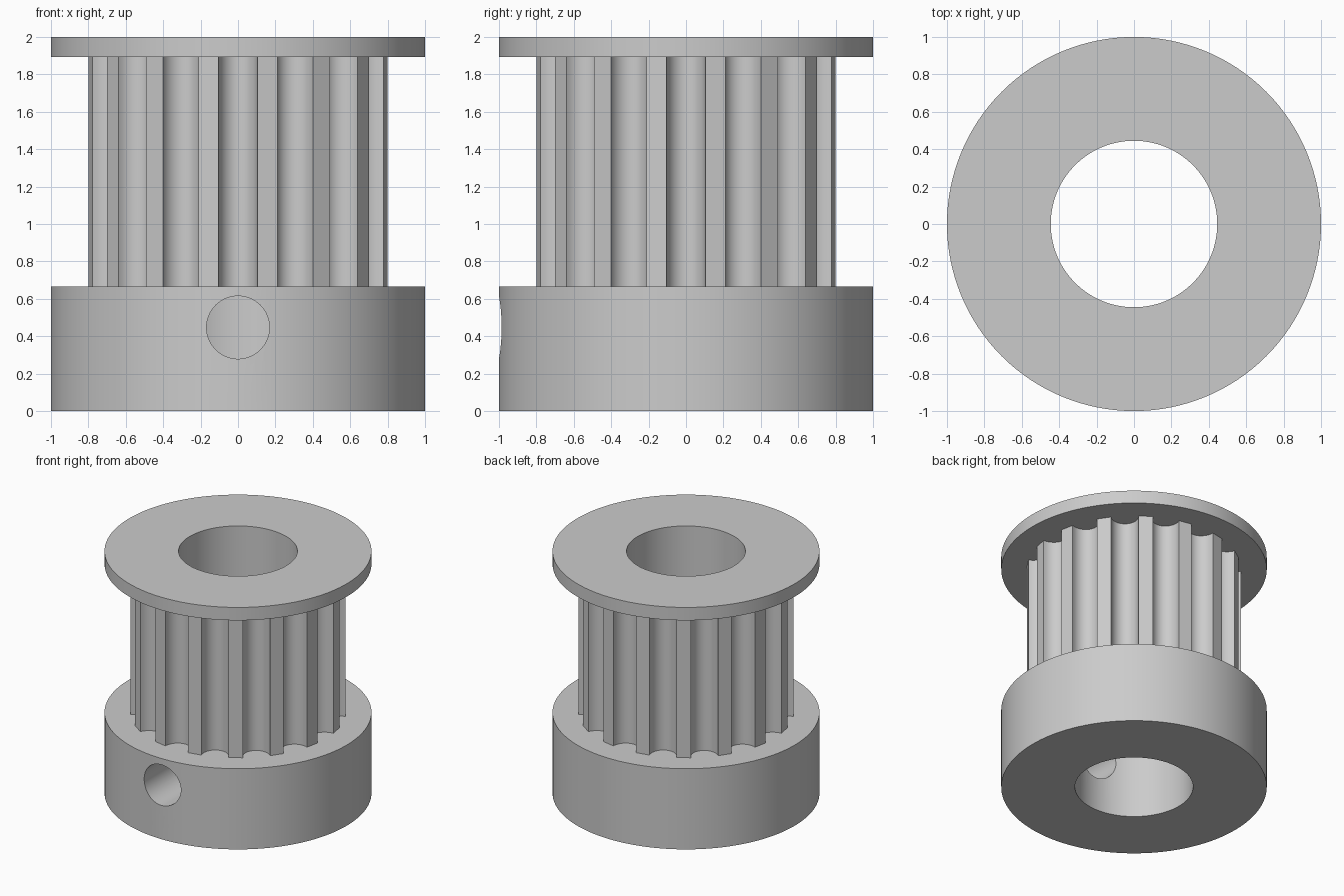
import bpy
import bmesh
from math import sin, cos, pi, radians

cube = bpy.data.objects.get("Cube")
if cube:
    bpy.data.objects.remove(cube, do_unlink=True)

BORE, RIM, TOOTH = 0.445, 1.0, 0.807
BASE_TOP, FLANGE_BOTTOM, TOP = 0.667, 1.893, 2.0
TEETH, SEGMENTS = 16, 128

metal = bpy.data.materials.new("grey metal")
metal.use_nodes = True
grey = (0.6, 0.6, 0.6, 1)
metal.diffuse_color = grey
metal.node_tree.nodes["Principled BSDF"].inputs["Base Color"].default_value = grey


def circle(radius):
    return [(radius * cos(2 * pi * i / SEGMENTS), radius * sin(2 * pi * i / SEGMENTS))
            for i in range(SEGMENTS)]


def toothed_outline():
    """Flat-topped teeth separated by rounded grooves."""
    half = radians(7.4)
    chord, depth, steps = TOOTH * sin(half), 0.113, 14
    points = []
    for k in range(TEETH):
        a = 2 * pi * k / TEETH
        for i in range(steps + 1):
            t = pi * i / steps
            r = TOOTH * cos(half) - depth * sin(t)
            s = -chord * cos(t)
            points.append((r * cos(a) - s * sin(a), r * sin(a) + s * cos(a)))
    return points


def finish(bm, name):
    mesh = bpy.data.meshes.new(name)
    bm.to_mesh(mesh)
    bm.free()
    mesh.materials.append(metal)
    obj = bpy.data.objects.new(name, mesh)
    bpy.context.collection.objects.link(obj)
    return obj


def hollow_part(name, outer, z0, z1, capped=True):
    """Upright wall around the bore, with ring-shaped ends if capped."""
    bm = bmesh.new()
    loops = []
    for outline, outward in ((outer, True), (circle(BORE), False)):
        low = [bm.verts.new((x, y, z0)) for x, y in outline]
        high = [bm.verts.new((x, y, z1)) for x, y in outline]
        loops.append((low, high))
        for i in range(len(low)):
            j = (i + 1) % len(low)
            quad = (low[i], low[j], high[j], high[i])
            bm.faces.new(quad if outward else quad[::-1])
    if capped:
        (out_low, out_high), (in_low, in_high) = loops
        for i in range(SEGMENTS):
            j = (i + 1) % SEGMENTS
            bm.faces.new((out_high[i], out_high[j], in_high[j], in_high[i]))
            bm.faces.new((out_low[j], out_low[i], in_low[i], in_low[j]))
    return finish(bm, name)


def shade(obj):
    bpy.ops.object.select_all(action='DESELECT')
    obj.select_set(True)
    bpy.context.view_layer.objects.active = obj
    bpy.ops.object.shade_smooth_by_angle(angle=radians(30))


base = hollow_part("base_collar", circle(RIM), 0, BASE_TOP)
drum = hollow_part("toothed_drum", toothed_outline(), BASE_TOP, FLANGE_BOTTOM, capped=False)
flange = hollow_part("top_flange", circle(RIM), FLANGE_BOTTOM, TOP)

# Set-screw hole through the front wall of the collar
bpy.ops.mesh.primitive_cylinder_add(vertices=64, radius=0.168, depth=1.2,
                                    location=(0, -0.7, 0.447), rotation=(pi / 2, 0, 0))
cutter = bpy.context.object
cutter.name = "screw_hole_cutter"
cutter.data.materials.append(metal)
bpy.context.view_layer.objects.active = base
cut = base.modifiers.new("screw hole", 'BOOLEAN')
cut.operation, cut.solver, cut.object = 'DIFFERENCE', 'EXACT', cutter
bpy.ops.object.select_all(action='DESELECT')
base.select_set(True)
bpy.ops.object.modifier_apply(modifier=cut.name)
bpy.data.objects.remove(cutter, do_unlink=True)

for part in (base, drum, flange):
    shade(part)
